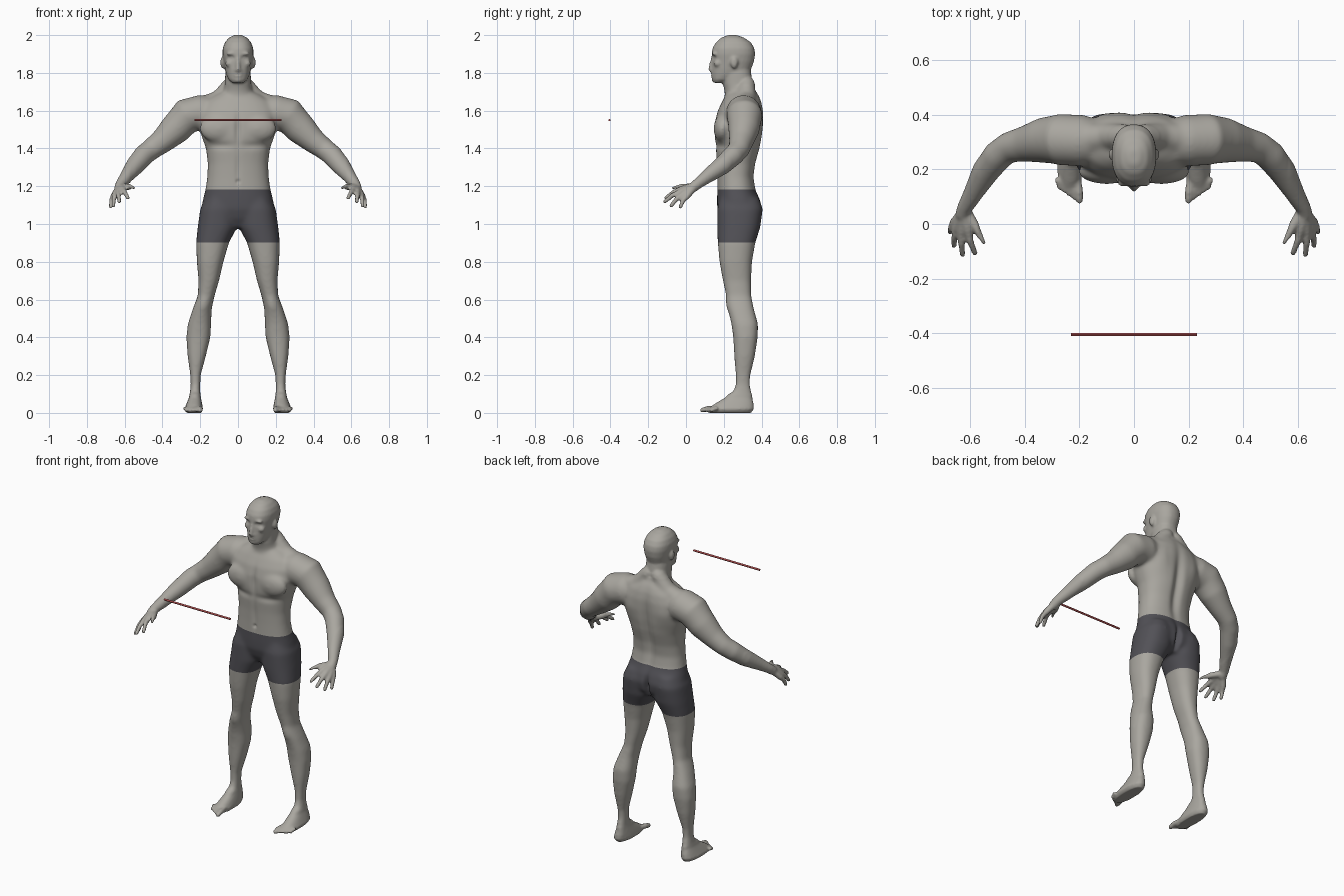
import bpy
import bmesh
from math import cos, sin, pi, exp, copysign
from mathutils import Vector, Matrix

cube = bpy.data.objects.get("Cube")
if cube:
    bpy.data.objects.remove(cube, do_unlink=True)


def material(name, rgb):
    mat = bpy.data.materials.new(name)
    mat.use_nodes = True
    colour = (*rgb, 1)
    mat.diffuse_color = colour
    mat.node_tree.nodes["Principled BSDF"].inputs["Base Color"].default_value = colour
    return mat


skin = material("warm grey skin", (.40, .385, .35))
cloth = material("charcoal cloth", (.085, .083, .095))
red = material("red bar", (.5, .09, .09))

bm = bmesh.new()
SIDES = 28


def bridge(rings):
    """Skin a list of point rings into a closed shape."""
    loops = [[bm.verts.new(p) for p in ring] for ring in rings]
    for low, high in zip(loops, loops[1:]):
        for i in range(len(low)):
            j = (i + 1) % len(low)
            bm.faces.new((low[i], low[j], high[j], high[i]))
    bm.faces.new(loops[0][::-1])
    bm.faces.new(loops[-1])


def rounded(angle, power=.86):
    c, s = cos(angle), sin(angle)
    return copysign(abs(c) ** power, c), copysign(abs(s) ** power, s)


def stack(sections):
    """Loft level sections given as height, x min, x max, y front, y back."""
    rings = []
    for z, x_in, x_out, front, back in sections:
        ring = []
        for i in range(SIDES):
            u, v = rounded(2 * pi * i / SIDES)
            ring.append(((x_in + x_out) / 2 + u * (x_out - x_in) / 2,
                         (front + back) / 2 + v * (back - front) / 2, z))
        rings.append(ring)
    bridge(rings)


def centred(sections):
    stack([(z, -half, half, front, back) for z, half, front, back in sections])


def tube(path):
    """Round limb along points given as x, y, z, radius, with domed ends."""
    points = [Vector(p[:3]) for p in path]
    radii = [p[3] for p in path]
    rings = []
    last = len(path) - 1
    for i, point in enumerate(points):
        along = (points[min(i + 1, last)] - points[max(i - 1, 0)]).normalized()
        side = along.cross(Vector((.3, .5, -.8))).normalized()
        if side.length < .5:
            side = along.orthogonal().normalized()
        up = along.cross(side)
        steps = [(0, 1)]
        if i == 0:
            steps = [(-.85, .5), (-.5, .85), (0, 1)]
        elif i == last:
            steps = [(0, 1), (.5, .85), (.85, .5)]
        for shift, scale in steps:
            centre = point + along * shift * radii[i]
            rings.append([centre + (side * cos(a) + up * sin(a)) * radii[i] * scale
                          for a in (2 * pi * k / SIDES for k in range(SIDES))])
    bridge(rings)


def blob(centre, size):
    matrix = Matrix.Translation(centre) @ Matrix.Diagonal((*size, 1))
    bmesh.ops.create_uvsphere(bm, u_segments=20, v_segments=12, radius=1, matrix=matrix)


# Left leg
stack([(.04, .195, .255, .25, .355), (.10, .2, .255, .245, .35),
       (.15, .199, .251, .262, .338), (.2, .197, .253, .262, .342),
       (.3, .17, .267, .255, .365), (.4, .146, .274, .25, .38),
       (.47, .142, .266, .24, .382), (.55, .139, .24, .222, .36),
       (.62, .124, .213, .212, .346), (.7, .1, .209, .195, .345),
       (.8, .077, .218, .177, .35), (.9, .048, .222, .168, .367),
       (.98, .006, .214, .165, .393), (1.08, 0, .2, .165, .407),
       (1.14, .02, .17, .18, .385)])

# Left foot and toes
stack([(0, .193, .272, .12, .345), (.02, .185, .284, .112, .36),
       (.05, .19, .272, .155, .358), (.08, .196, .26, .205, .35),
       (.11, .2, .255, .235, .345)])
for i in range(5):
    x = .201 + .0185 * i
    radius = .015 if i == 0 else .011
    tube([(x + .006, .16, .024, radius), (x, .115 + .01 * i, .022, radius),
          (x - .001, .086 + .012 * i, .014, radius * .9)])

# Left arm
tube([(.19, .305, 1.59, .095), (.27, .31, 1.573, .095), (.33, .307, 1.505, .084),
      (.40, .293, 1.44, .066), (.46, .28, 1.395, .057), (.50, .25, 1.363, .056),
      (.545, .19, 1.308, .05), (.59, .11, 1.25, .036), (.62, .06, 1.212, .028),
      (.628, .035, 1.192, .027)])

# Left hand: palm strands run into the fingers, then the thumb
wrist = Vector((.624, .045, 1.2))
fingers = [((.609, -.02, 1.186), (.583, -.107, 1.138)),
           ((.631, -.025, 1.172), (.628, -.113, 1.118)),
           ((.65, -.015, 1.157), (.66, -.08, 1.095)),
           ((.66, .005, 1.146), (.674, -.03, 1.09))]
for knuckle, tip in fingers:
    knuckle, tip = Vector(knuckle), Vector(tip)
    middle = knuckle.lerp(tip, .5) + Vector((.003, -.003, .006))
    tube([(*wrist.lerp(knuckle, .2), .02), (*knuckle, .0165),
          (*middle, .0125), (*tip, .0105)])
tube([(.612, .04, 1.195, .02), (.58, -.01, 1.197, .017),
      (.562, -.045, 1.197, .013), (.549, -.072, 1.191, .011)])

# Left chest muscle, neck slope, and side features of the head
blob((.10, .192, 1.505), (.105, .046, .075))
tube([(.03, .32, 1.74, .045), (.10, .32, 1.66, .05), (.2, .31, 1.61, .062)])
blob((.082, .255, 1.855), (.011, .02, .032))
blob((.034, .149, 1.902), (.03, .012, .009))
blob((.046, .168, 1.85), (.022, .022, .02))
blob((.012, .138, 1.813), (.009, .011, .008))

# Right side mirrored from the left
copy = bmesh.ops.duplicate(bm, geom=bm.verts[:] + bm.edges[:] + bm.faces[:])
for item in copy["geom"]:
    if isinstance(item, bmesh.types.BMVert):
        item.co.x *= -1

# Torso
centred([(.98, .09, .21, .36), (1.03, .17, .18, .395), (1.08, .195, .165, .405),
         (1.13, .186, .164, .393), (1.18, .173, .165, .37), (1.25, .163, .165, .36),
         (1.32, .16, .163, .37), (1.40, .17, .157, .393), (1.47, .195, .15, .405),
         (1.54, .215, .152, .41), (1.60, .215, .167, .41), (1.65, .18, .192, .4),
         (1.685, .12, .212, .385), (1.7, .085, .22, .375)])

# Neck
centred([(1.64, .095, .205, .39), (1.7, .078, .205, .373), (1.74, .07, .195, .354),
         (1.8, .067, .19, .345), (1.84, .06, .2, .34)])

# Head, nose, lips and chin
centred([(1.747, .03, .148, .19), (1.765, .05, .139, .25), (1.79, .061, .136, .31),
         (1.82, .069, .136, .345), (1.86, .076, .139, .36), (1.9, .082, .136, .366),
         (1.93, .081, .14, .362), (1.96, .07, .157, .345), (1.985, .05, .185, .31),
         (2, .02, .22, .27)])
tube([(0, .143, 1.885, .009), (0, .133, 1.84, .011), (0, .131, 1.818, .013)])
blob((0, .14, 1.79), (.025, .01, .011))
blob((0, .152, 1.766), (.023, .017, .018))

# Fuse all parts into one skin
bmesh.ops.recalc_face_normals(bm, faces=bm.faces[:])
mesh = bpy.data.meshes.new("body")
bm.to_mesh(mesh)
bm.free()
body = bpy.data.objects.new("body", mesh)
bpy.context.collection.objects.link(body)
remesh = body.modifiers.new("fuse", "REMESH")
remesh.mode = "VOXEL"
remesh.voxel_size = .007
bpy.context.view_layer.update()
bm = bmesh.new()
bm.from_object(body, bpy.context.evaluated_depsgraph_get())
body.modifiers.clear()


def relax(verts, times):
    for _ in range(times):
        bmesh.ops.smooth_vert(bm, verts=verts, factor=.5, use_axis_x=True,
                              use_axis_y=True, use_axis_z=True)


# Soften the large forms more than the face, fingers and toes
relax([v for v in bm.verts if .1 < v.co.z < 1.735 and abs(v.co.x) < .57], 14)
relax(bm.verts[:], 2)

# Sculpted hollows and swells: x, z, x spread, z spread, push in y, on the front
forms = {
    "eye socket": (.034, 1.88, .016, .011, .011, True),
    "eyelid": (.034, 1.879, .009, .006, -.005, True),
    "mouth": (0, 1.79, .02, .004, .005, True),
    "breastbone": (0, 1.5, .016, .08, .012, True),
    "chest fold": (.09, 1.415, .07, .02, .008, True),
    "belly line": (0, 1.29, .014, .09, .006, True),
    "navel": (0, 1.225, .009, .009, .01, True),
    "kneecap": (.178, .57, .03, .04, -.007, True),
    "spine": (0, 1.4, .028, .2, -.022, False),
    "shoulder blade": (.12, 1.53, .05, .06, .007, False),
    "seat cleft": (0, 1.05, .014, .06, -.03, False),
}
for x, z, wide, tall, push, front in forms.values():
    for v in bm.verts:
        if (v.co.y < .27) == front and abs(v.co.z - z) < 3 * tall:
            v.co.y += push * exp(-((abs(v.co.x) - x) / wide) ** 2
                                 - ((v.co.z - z) / tall) ** 2)
for v in bm.verts:
    v.co.z = max(v.co.z, 0)

# Shorts: cut clean waist and hem lines, then colour between them
WAIST, HEM = 1.182, .902
for level in (WAIST, HEM):
    faces = [f for f in bm.faces if abs(f.calc_center_median().x) < .3
             and abs(f.calc_center_median().z - level) < .05]
    edges = list({e for f in faces for e in f.edges})
    verts = list({v for f in faces for v in f.verts})
    bmesh.ops.bisect_plane(bm, geom=verts + edges + faces, dist=.0002,
                           plane_co=(0, 0, level), plane_no=(0, 0, 1))
bmesh.ops.recalc_face_normals(bm, faces=bm.faces[:])
for face in bm.faces:
    centre = face.calc_center_median()
    face.material_index = int(HEM < centre.z < WAIST and abs(centre.x) < .3)
    face.smooth = True
bm.to_mesh(mesh)
bm.free()
mesh.materials.append(skin)
mesh.materials.append(cloth)

# Floating bar in front of the chest
bpy.ops.mesh.primitive_cylinder_add(vertices=12, radius=.006, depth=.46,
                                    location=(0, -.405, 1.55), rotation=(0, pi / 2, 0))
bar = bpy.context.object
bar.name = "floating_bar"
bar.data.materials.append(red)
bpy.ops.object.shade_smooth_by_angle()
